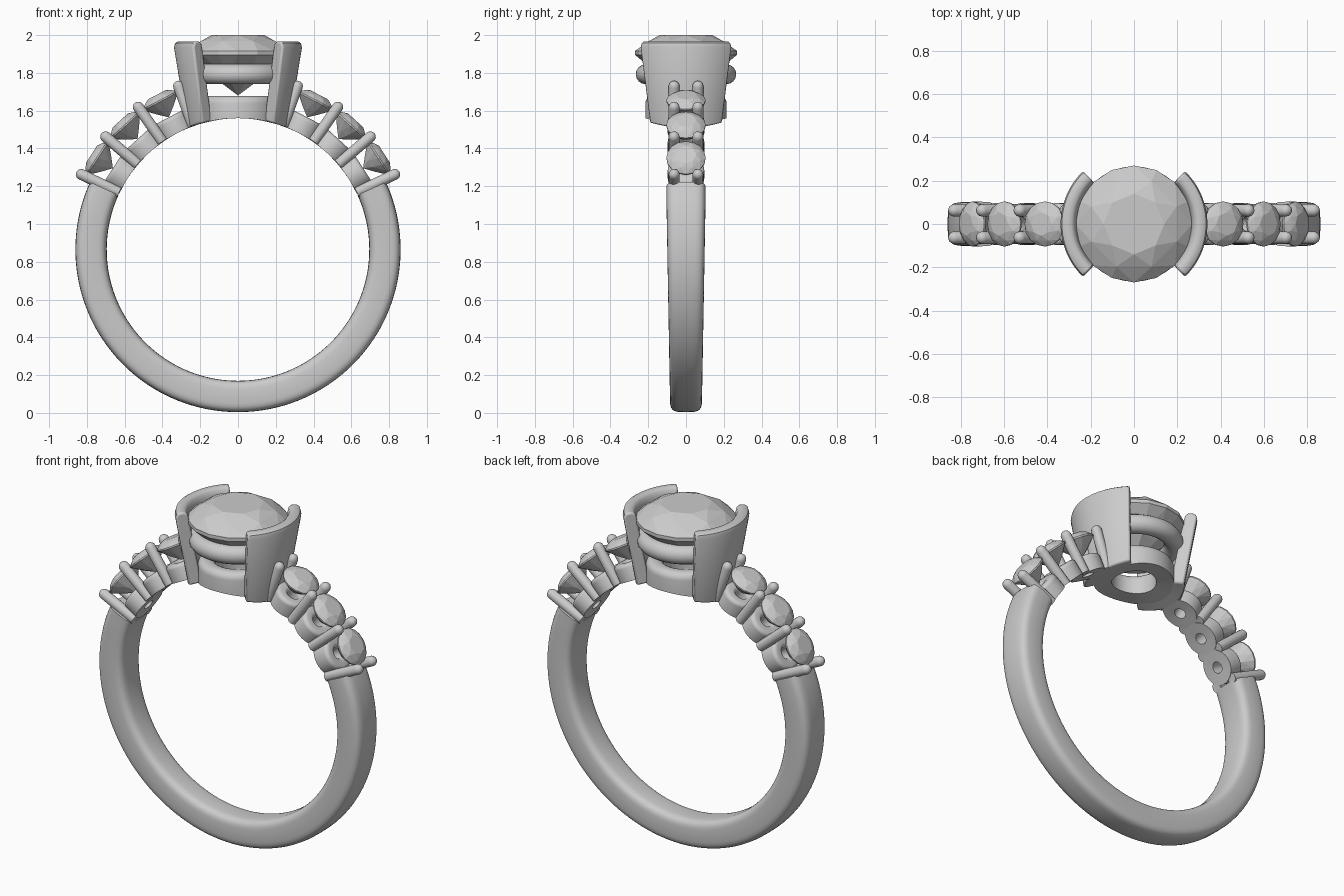
import bpy, bmesh, math
from mathutils import Matrix, Vector

if "Cube" in bpy.data.objects:
    bpy.data.objects.remove(bpy.data.objects["Cube"])

CZ, RI, RO = 0.865, 0.695, 0.861      # finger centre height, inner and outer band radius


def finish(name, bm, mat=None, smooth=40):
    bmesh.ops.remove_doubles(bm, verts=bm.verts, dist=1e-5)
    bmesh.ops.recalc_face_normals(bm, faces=bm.faces)
    bm.transform(Matrix.Translation((0, 0, CZ)) @ (mat or Matrix()))
    me = bpy.data.meshes.new(name)
    bm.to_mesh(me)
    bm.free()
    ob = bpy.data.objects.new(name, me)
    bpy.context.collection.objects.link(ob)
    if smooth:
        bpy.ops.object.select_all(action='DESELECT')
        ob.select_set(True)
        bpy.context.view_layer.objects.active = ob
        bpy.ops.object.shade_smooth_by_angle(angle=math.radians(smooth))
    return ob


def skin(bm, rows, wrap):
    """Join closed loops of points; cap the ends when not wrapped."""
    vs = [[bm.verts.new(p) for p in row] for row in rows]
    n, m = len(vs), len(vs[0])
    for i in range(n if wrap else n - 1):
        a, b = vs[i], vs[(i + 1) % n]
        for j in range(m):
            k = (j + 1) % m
            bm.faces.new((a[j], a[k], b[k], b[j]))
    if not wrap:
        bm.faces.new(vs[0])
        bm.faces.new(vs[-1])


def lathe(name, profile, mat=None, arc=None, seg=32, off=(0, 0)):
    """Revolve a closed (radius, height) profile; height None follows the finger hole."""
    bm = bmesh.new()
    a0, a1 = arc or (0, 2 * math.pi)
    rows = []
    for i in range(seg + 1 if arc else seg):
        a = a0 + (a1 - a0) * i / seg
        row = []
        for r, h in profile:
            x, y = off[0] + r * math.cos(a), off[1] + r * math.sin(a)
            row.append((x, y, math.sqrt(RI * RI - x * x) if h is None else h))
        rows.append(row)
    skin(bm, rows, not arc)
    return finish(name, bm, mat)


def round_top(r0, r1, top, b, n=5):
    """Profile of a wall from r0 to r1, open to the finger hole, corners rounded by b."""
    pts = [(r0, None)]
    for c, s in ((r0 + b, 180), (r1 - b, 90)):
        for i in range(n + 1):
            t = math.radians(s - 90 * i / n)
            pts.append((c + b * math.cos(t), top - b + b * math.sin(t)))
    return pts + [(r1, None)]


def gem(name, R, girdle, table, culet, mat=None):
    """Round brilliant cut as a convex hull of facet corners."""
    bm = bmesh.new()
    up, dn = table - girdle, girdle - culet
    rings = [(8, 0.52, table, 0), (8, 0.79, girdle + up * 0.66, 0.5),
             (16, 1, girdle + up * 0.12, 0), (16, 1, girdle - up * 0.1, 0),
             (8, 0.5, culet + dn * 0.42, 0.5)]
    for n, f, z, o in rings:
        for i in range(n):
            a = 2 * math.pi * (i + o) / n
            bm.verts.new((R * f * math.cos(a), R * f * math.sin(a), z))
    bm.verts.new((0, 0, culet))
    bmesh.ops.convex_hull(bm, input=bm.verts)
    return finish(name, bm, mat, 0)


# band: rounded section swept below the side stones, narrowing to the bottom
bm = bmesh.new()
rows = []
start = math.radians(24.5)
for i in range(97):
    a = start - (math.pi + 2 * start) * i / 96
    half = 0.088 + 0.014 * math.sin(a)
    half = min(half + 0.011, 0.103)
    row = []
    for j in range(32):
        t = 2 * math.pi * j / 32
        c, s = math.cos(t), math.sin(t)
        u = math.copysign(abs(c) ** 0.5, c)
        v = math.copysign(abs(s) ** 0.5, s)
        r = (RI + RO) / 2 + (RO - RI) / 2 * u
        row.append((r * math.cos(a), half * v, r * math.sin(a)))
    rows.append(row)
skin(bm, rows, False)
finish("band", bm)

# centre stone, base ring and gallery ring
gem("centre_stone", 0.27, 1.905 - CZ, 2.0 - CZ, 1.68 - CZ)
lathe("base_ring", round_top(0.12, 0.215, 1.678 - CZ, 0.04), seg=64)
lathe("gallery_ring", [(0.213 + 0.053 * math.cos(k * math.pi / 8),
                        1.793 - CZ + 0.053 * math.sin(k * math.pi / 8))
                       for k in range(16)], seg=64)

# half bezel walls, flaring upward
wall = [(0.197, None), (0.268, 1.93 - CZ), (0.275, 1.955 - CZ), (0.29, 1.967 - CZ),
        (0.318, 1.967 - CZ), (0.333, 1.957 - CZ), (0.339, 1.935 - CZ), (0.268, None)]
for side, turn in (("right", 0), ("left", math.pi)):
    h = math.radians(46)
    ob = lathe(side + "_bezel", wall, arc=(turn - h, turn + h), seg=28)
    bev = ob.modifiers.new("soft_edges", 'BEVEL')
    bev.width, bev.segments, bev.angle_limit = 0.01, 2, math.radians(50)

# side stones, their seats and paired prongs, repeated along both shoulders
tip = [(0.029 * math.cos(math.radians(t)), 0.92 + 0.029 * math.sin(math.radians(t)))
       for t in (0, 22, 45, 68)]
prong = [(0, 0.698), (0.029, 0.698)] + tip + [(0, 0.949)]
for side, sgn in (("right", 1), ("left", -1)):
    for k, deg in enumerate((33, 47.7, 62.4)):
        m = Matrix.Rotation(sgn * math.radians(90 - deg), 4, 'Y')
        gem(f"{side}_side_stone_{k}", 0.104, 0.888, 0.925, 0.79, m)
        lathe(f"{side}_seat_{k}", round_top(0.032, 0.097, 0.79, 0.022), m)
    for k, deg in enumerate((25.6, 40.4, 55, 70)):
        m = Matrix.Rotation(sgn * math.radians(90 - deg), 4, 'Y')
        for y in (-0.063, 0.063):
            lathe(f"{side}_prong_{k}_{'front' if y < 0 else 'back'}", prong,
                  m @ Matrix.Translation((0, y, 0)), seg=16)
